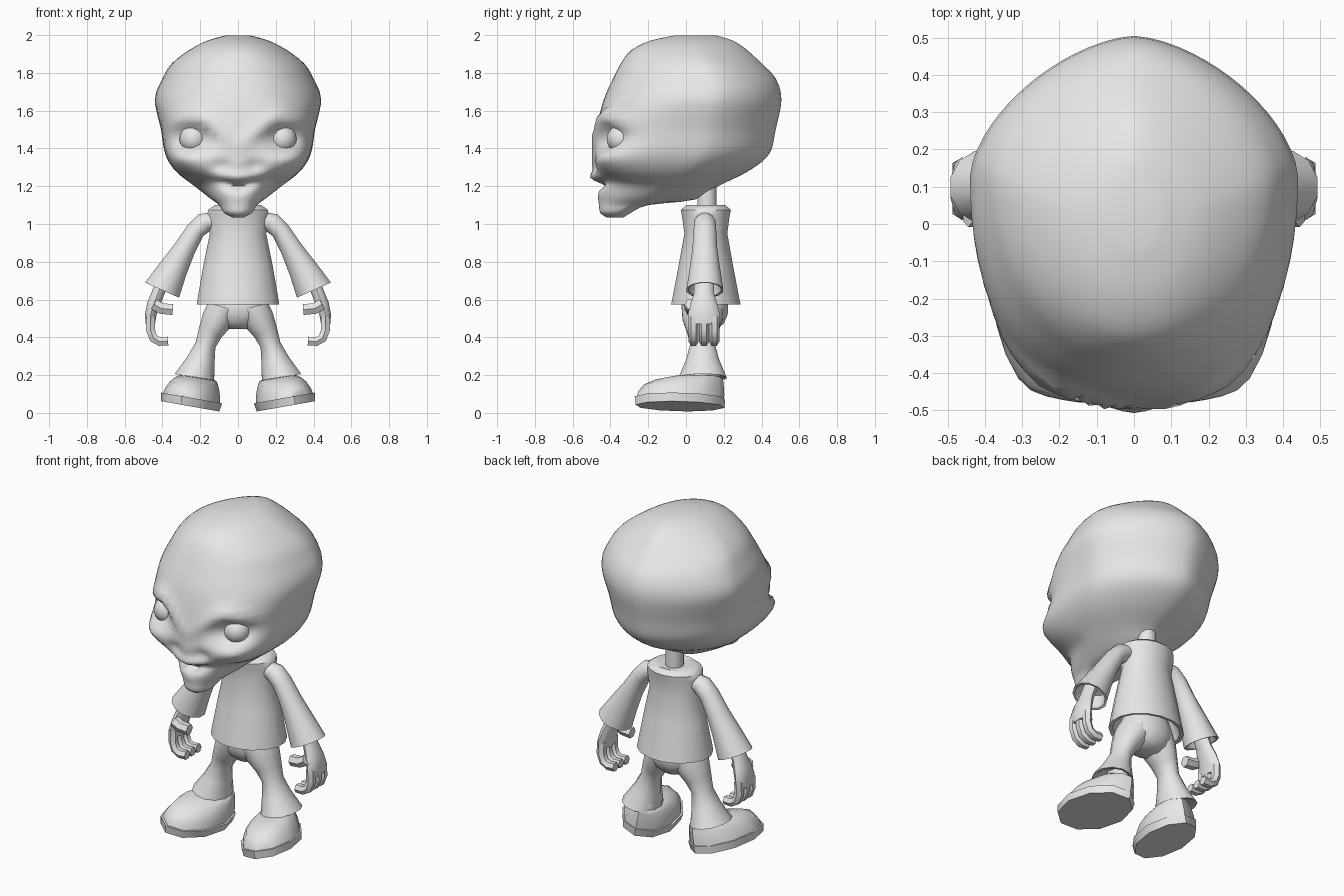
import bpy, bmesh, math
from mathutils import Matrix, Vector

cube = bpy.data.objects.get("Cube")
if cube:
    bpy.data.objects.remove(cube, do_unlink=True)

GREY = (0.8, 0.8, 0.8, 1)
grey = bpy.data.materials.new("plain grey")
grey.use_nodes = True
grey.diffuse_color = GREY
grey.node_tree.nodes["Principled BSDF"].inputs["Base Color"].default_value = GREY


def ring(cx, cy, cz, rx, ry, tilt=0, n=12):
    """Ellipse of points, tilted about the y axis by degrees."""
    t = math.radians(tilt)
    pts = []
    for i in range(n):
        a = math.tau * (i + 0.5) / n
        u = rx * math.cos(a)
        pts.append(Vector((cx + u * math.cos(t), cy + ry * math.sin(a), cz + u * math.sin(t))))
    return pts


def loft(name, rings, mirror=False, angle=50):
    """Skin a list of equal rings, cap the ends, shade, and optionally mirror."""
    bm = bmesh.new()
    loops = [[bm.verts.new(p) for p in r] for r in rings]
    n = len(loops[0])
    for a, b in zip(loops, loops[1:]):
        for i in range(n):
            j = (i + 1) % n
            bm.faces.new((a[i], a[j], b[j], b[i]))
    bm.faces.new(loops[0])
    bm.faces.new(loops[-1])
    bmesh.ops.recalc_face_normals(bm, faces=bm.faces)
    mesh = bpy.data.meshes.new(name)
    bm.to_mesh(mesh)
    bm.free()
    return finish(name, mesh, mirror, angle)


def finish(name, mesh, mirror, angle):
    mesh.materials.append(grey)
    obj = bpy.data.objects.new(name, mesh)
    bpy.context.collection.objects.link(obj)
    bpy.ops.object.select_all(action="DESELECT")
    obj.select_set(True)
    bpy.context.view_layer.objects.active = obj
    bpy.ops.object.shade_smooth_by_angle(angle=math.radians(angle))
    if mirror:
        obj.modifiers.new("Mirror", "MIRROR")
    return obj


def tube(name, path, r, y):
    """Six-sided limb along an x-z path at depth y, mirrored."""
    rings = []
    for i, (x, z) in enumerate(path):
        x0, z0 = path[max(i - 1, 0)]
        x1, z1 = path[min(i + 1, len(path) - 1)]
        tilt = math.degrees(math.atan2(z1 - z0, x1 - x0)) - 90
        rings.append(ring(x, y, z, r, r, tilt, 6))
    loft(name, rings, True)


# Head levels: height, front, back, half width, depth of widest point, front squareness
LEVELS = [
    (1.035, -.42, -.33, .03, -.37, 2), (1.06, -.455, -.29, .075, -.36, 2.2),
    (1.10, -.46, -.2, .10, -.3, 2.4), (1.13, -.465, .05, .14, -.2, 2.4),
    (1.20, -.475, .17, .23, -.08, 2.6), (1.28, -.485, .33, .33, 0, 3.2),
    (1.37, -.485, .44, .385, .07, 3.6), (1.50, -.475, .475, .408, .1, 3),
    (1.66, -.435, .505, .44, .13, 2.35), (1.77, -.386, .475, .4, .13, 2.2),
    (1.85, -.345, .4, .35, .1, 2.1), (1.92, -.29, .325, .26, .06, 2),
    (1.97, -.19, .25, .165, .04, 2), (1.998, -.06, .16, .065, .05, 2),
]


def spline(a, b, c, d, t):
    return tuple(q + .5 * t * (r - p + t * (2*p - 5*q + 4*r - s + t * (3*(q - r) + s - p)))
                 for p, q, r, s in zip(a, b, c, d))


def bump(x, z, cx, cz, sx, sz):
    return math.exp(-((x - cx) / sx) ** 2 - ((z - cz) / sz) ** 2)


def sculpt(p):
    """Face relief: brows, sockets, cheeks, nose, mouth and chin."""
    face = min(max((-.12 - p.y) / .15, 0), 1)
    x, z = abs(p.x), p.z
    brow = 1.40 + .9 * x if x < .2 else 1.58 - .3 * (x - .2)
    fade = min(max((.4 - x) / .12, 0), 1) * min(.3 + 5 * x, 1)
    dy = -.035 * fade * math.exp(-((z - brow) / .035) ** 2)
    dy += .09 * bump(x, z, .245, 1.45, .1, .065)
    dy -= .03 * bump(x, z, .31, 1.345, .09, .05)
    dy += .085 * bump(x, z, .21, 1.2, .1, .06)
    dy -= .012 * bump(x, z, 0, 1.33, .06, .06)
    dy += .03 * bump(x, z, .09, 1.31, .03, .03)
    dy -= .025 * bump(x, z, 0, 1.25, .11, .025)
    dy += .055 * bump(x, z - .25 * x, 0, 1.197, .12, .022)
    p.y += dy * face
    return p


SEGMENTS = 64
head_rings = []
last = len(LEVELS) - 1
for k in range(last):
    quad = [LEVELS[min(max(k + o, 0), last)] for o in (-1, 0, 1, 2)]
    steps = 5 if 3 < k < 8 else 3
    for s in range(steps + (k == last - 1)):
        z, front, back, half, wide, square = spline(*quad, s / steps)
        points = []
        for i in range(SEGMENTS):
            a = math.tau * i / SEGMENTS
            c, d = math.cos(a), math.sin(a)
            n = square if d < 0 else 1.6
            r = (abs(c) ** n + abs(d) ** n) ** (-1 / n)
            depth = wide - front if d < 0 else back - wide
            points.append(sculpt(Vector((half * r * c, wide + depth * r * d, z))))
        head_rings.append(points)
loft("head", head_rings, angle=80)

# Eyeballs, sunk under the brows
bm = bmesh.new()
bmesh.ops.create_uvsphere(bm, u_segments=16, v_segments=10, radius=.075,
                          matrix=Matrix.Translation((.235, -.345, 1.45)))
eye_mesh = bpy.data.meshes.new("eyeballs")
bm.to_mesh(eye_mesh)
bm.free()
finish("eyeballs", eye_mesh, True, 60)

# Neck and bell-shaped shirt with a hollow hem
loft("neck", [ring(0, .11, z, .052, .052) for z in (1.04, 1.3)])
SHIRT = [(.72, .15, .12), (.58, .2, .165), (.575, .222, .187), (.61, .217, .18), (.78, .187, .147),
         (.95, .152, .116), (1.04, .166, .128), (1.075, .162, .135), (1.1, .125, .105), (1.09, .06, .06)]
loft("shirt", [ring(0, .105, z, rx, ry, n=16) for z, rx, ry in SHIRT])

# Flared sleeves with hollow cuffs
SLEEVE = [(.12, 1.02, .05, .05, 60), (.175, 1.01, .056, .058, 50), (.225, .965, .052, .062, 35),
          (.285, .865, .061, .068, 26), (.345, .76, .08, .083, 24), (.402, .65, .102, .1, 24),
          (.402, .652, .09, .088, 24), (.365, .72, .06, .06, 24)]
loft("sleeves", [ring(x, .1, z, rx, ry, t) for x, z, rx, ry, t in SLEEVE], True)

# Hands: palm, three curled fingers and a thumb
PALM = [(.39, .72, .037, .05, 20), (.425, .63, .035, .054, 18), (.445, .58, .037, .07, 12),
        (.462, .52, .032, .085, 6), (.464, .47, .026, .083, 0)]
loft("palms", [ring(x, .095, z, rx, ry, t, 10) for x, z, rx, ry, t in PALM], True)
for label, y in (("front", .04), ("middle", .095), ("back", .15)):
    tube(label + "_fingers", [(.462, .51), (.464, .44), (.447, .395), (.415, .378), (.37, .38)], .027, y)
tube("thumbs", [(.445, .575), (.405, .552), (.345, .547)], .033, .025)

# Trousers: hips and flared legs
HIPS = [(.64, .14, .11), (.57, .168, .128), (.52, .165, .125), (.475, .12, .105), (.445, .07, .07)]
loft("hips", [ring(0, .1, z, rx, ry) for z, rx, ry in HIPS])
LEG = [(.075, .56, .09, .115, 15), (.105, .5, .088, .11, 25), (.145, .43, .068, .085, 25),
       (.172, .36, .056, .068, 14), (.197, .28, .077, .09, 12), (.231, .186, .11, .13, 11),
       (.231, .188, .095, .114, 11), (.215, .23, .065, .07, 11)]
loft("trouser_legs", [ring(x, .088, z, rx, ry, t) for x, z, rx, ry, t in LEG], True)

# Shoes: turned out and rolled onto their inner edges
pose = (Matrix.Translation((.226, .1, .03)) @ Matrix.Rotation(math.radians(-10), 4, "Y")
        @ Matrix.Rotation(math.radians(12), 4, "Z"))


def shoe_part(name, levels):
    rings = []
    for z, toe, heel, half in levels:
        flat = ring(0, (toe + heel) / 2, z, half, (heel - toe) / 2, n=10)
        rings.append([pose @ p for p in flat])
    loft(name, rings, True)


shoe_part("soles", [(0, -.375, .105, .152), (.045, -.38, .11, .16)])
shoe_part("shoe_uppers", [(.04, -.37, .103, .15), (.075, -.36, .105, .142), (.11, -.33, .103, .128),
                          (.14, -.265, .1, .11), (.155, -.19, .097, .092), (.16, -.1, .085, .075)])
shoe_part("socks", [(.145, -.085, .085, .07), (.185, -.085, .085, .07), (.205, -.07, .07, .06)])
